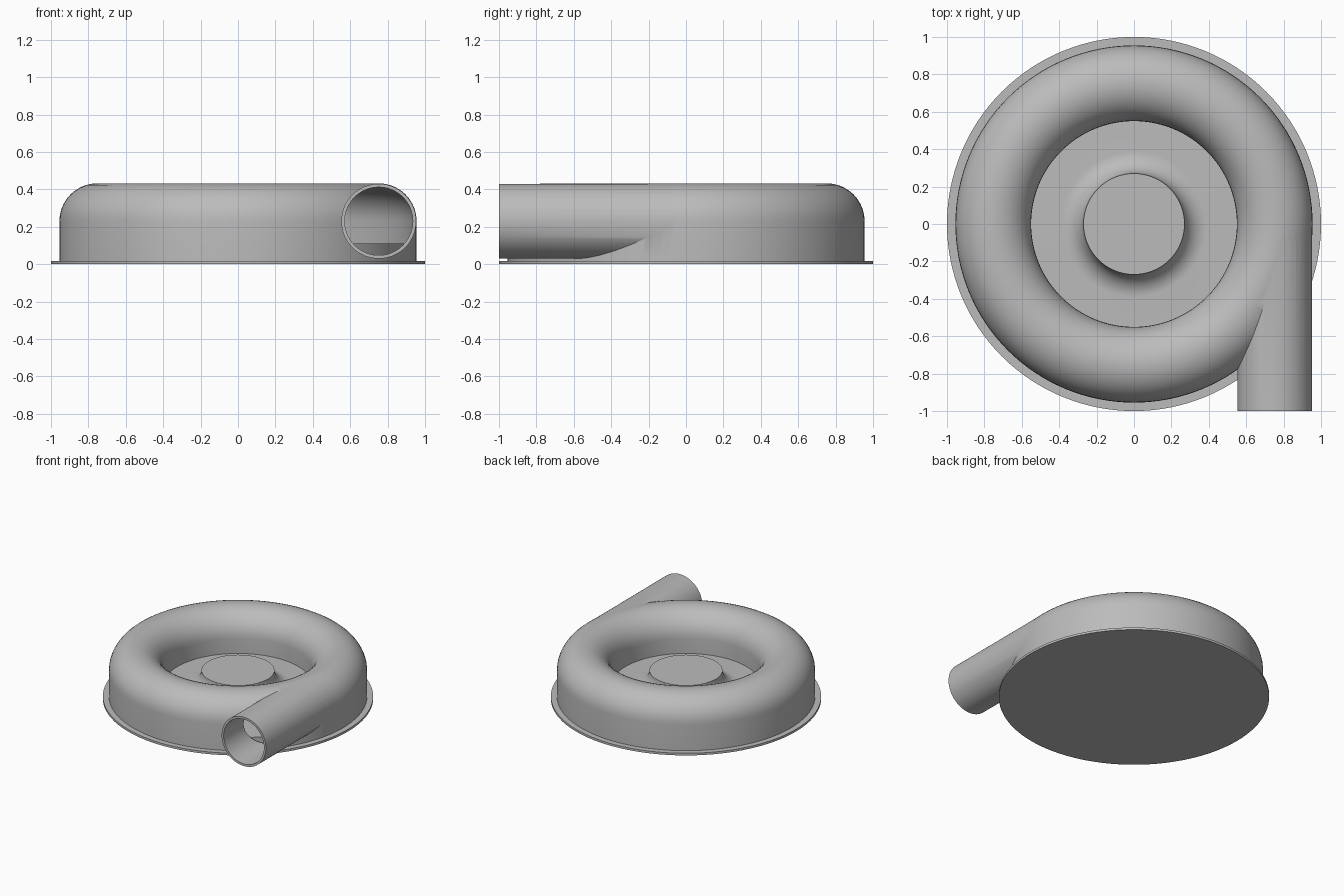
import bpy, bmesh, math
from mathutils import Matrix, Vector

if "Cube" in bpy.data.objects:
    bpy.data.objects.remove(bpy.data.objects["Cube"])

metal = bpy.data.materials.new("grey metal")
metal.use_nodes = True
GREY = (0.5, 0.5, 0.5, 1)
metal.diffuse_color = GREY
metal.node_tree.nodes["Principled BSDF"].inputs["Base Color"].default_value = GREY

SEG = 128
MID, AXIS_Z = 0.7525, 0.23      # centre of the volute channel
OUTER, WALL = 0.2025, 0.018
FLOOR = 0.11


def arc(cx, cz, r, start, end, n=20):
    angles = [math.radians(start + (end - start) * i / n) for i in range(n + 1)]
    return [(cx + r * math.cos(a), cz + r * math.sin(a)) for a in angles]


def finish(name, bm):
    bmesh.ops.remove_doubles(bm, verts=bm.verts, dist=1e-5)
    bmesh.ops.recalc_face_normals(bm, faces=bm.faces)
    mesh = bpy.data.meshes.new(name)
    bm.to_mesh(mesh)
    bm.free()
    mesh.materials.append(metal)
    obj = bpy.data.objects.new(name, mesh)
    bpy.context.collection.objects.link(obj)
    return obj


def revolve(name, profile, closed):
    """Turn an (r, z) profile around the z axis."""
    bm = bmesh.new()
    verts = [bm.verts.new((r, 0, z)) for r, z in profile]
    pairs = list(zip(verts, verts[1:])) + ([(verts[-1], verts[0])] if closed else [])
    edges = [bm.edges.new(p) for p in pairs]
    bmesh.ops.spin(bm, geom=verts + edges, cent=(0, 0, 0), axis=(0, 0, 1),
                   angle=math.tau, steps=SEG, use_merge=True)
    return finish(name, bm)


def outlet_rod(name, radius, y0, y1):
    bm = bmesh.new()
    place = Matrix.Translation(Vector((MID, (y0 + y1) / 2, AXIS_Z))) @ Matrix.Rotation(math.pi / 2, 4, "X")
    bmesh.ops.create_cone(bm, cap_ends=True, segments=72, radius1=radius,
                          radius2=radius, depth=y1 - y0, matrix=place)
    return finish(name, bm)


def select(obj):
    bpy.ops.object.select_all(action="DESELECT")
    obj.select_set(True)
    bpy.context.view_layer.objects.active = obj


def combine(target, tool, operation):
    mod = target.modifiers.new(operation.lower(), "BOOLEAN")
    mod.object, mod.operation, mod.solver = tool, operation, "EXACT"
    select(target)
    bpy.ops.object.modifier_apply(modifier=mod.name)
    bpy.data.objects.remove(tool)


# Volute housing with its tangential outlet, hollowed out
housing = revolve("volute_housing",
                  [(MID + OUTER, 0.015)] + arc(MID, AXIS_Z, OUTER, 0, 180)
                  + [(MID - OUTER, FLOOR - 0.005), (0.6, FLOOR - 0.005), (0.6, 0.015)], True)
combine(housing, outlet_rod("outlet_body", 0.2, -1, 0), "UNION")
inner = OUTER - WALL
cavity = revolve("cavity_cutter", [(MID + inner, -0.05)] + arc(MID, AXIS_Z, inner, 0, 180)
                 + [(MID - inner, -0.05)], True)
combine(housing, cavity, "DIFFERENCE")
combine(housing, outlet_rod("bore_cutter", 0.182, -1.1, -0.001), "DIFFERENCE")

# Flat mounting plate
plate = revolve("base_plate", [(0, 0), (1, 0), (1, 0.018), (0, 0.018)], False)

# Impeller disc with a flared hub
flare = AXIS_Z - FLOOR
impeller = revolve("impeller_hub",
                   [(0, AXIS_Z)] + arc(0.27 + flare, AXIS_Z, flare, 180, 270)
                   + [(0.925, FLOOR), (0.925, 0.01), (0, 0.01)], False)

for part in (housing, plate, impeller):
    select(part)
    bpy.ops.object.shade_smooth_by_angle(angle=math.radians(30))
